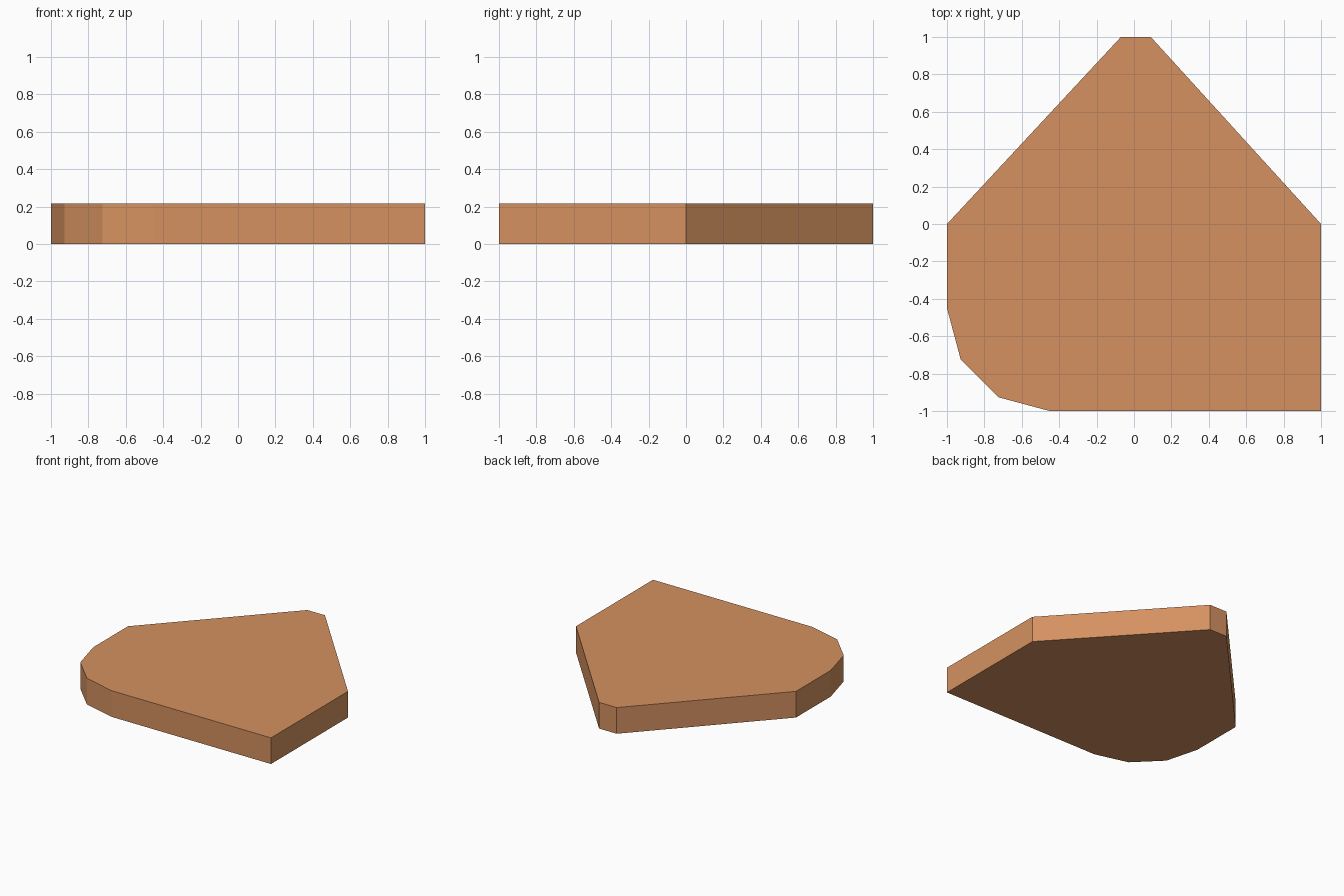
import bpy, bmesh, math

if "Cube" in bpy.data.objects:
    bpy.data.objects.remove(bpy.data.objects["Cube"])

HEIGHT = 0.215

# single earthy colour
clay = bpy.data.materials.new("warm_brown")
clay.diffuse_color = (0.66, 0.285, 0.118, 1)
clay.use_nodes = True
clay.node_tree.nodes["Principled BSDF"].inputs["Base Color"].default_value = clay.diffuse_color

# outline, counter-clockwise: faceted rounded corner, square corner, clipped point
R = 0.55
corner = [(-1 + R + R * math.cos(math.radians(a)), -1 + R + R * math.sin(math.radians(a)))
          for a in (180, 210, 240, 270)]
outline = corner + [(1, -1), (1, 0), (0.09, 1), (-0.07, 1), (-1, 0)]

# slab: extrude the outline upward
bm = bmesh.new()
base = bm.faces.new([bm.verts.new((x, y, 0)) for x, y in outline])
top = bmesh.ops.extrude_face_region(bm, geom=[base], use_keep_orig=True)
bmesh.ops.translate(bm, vec=(0, 0, HEIGHT),
                    verts=[g for g in top["geom"] if isinstance(g, bmesh.types.BMVert)])
bmesh.ops.recalc_face_normals(bm, faces=bm.faces)
mesh = bpy.data.meshes.new("ground_slab")
bm.to_mesh(mesh)
bm.free()
mesh.materials.append(clay)
bpy.context.collection.objects.link(bpy.data.objects.new("ground_slab", mesh))
